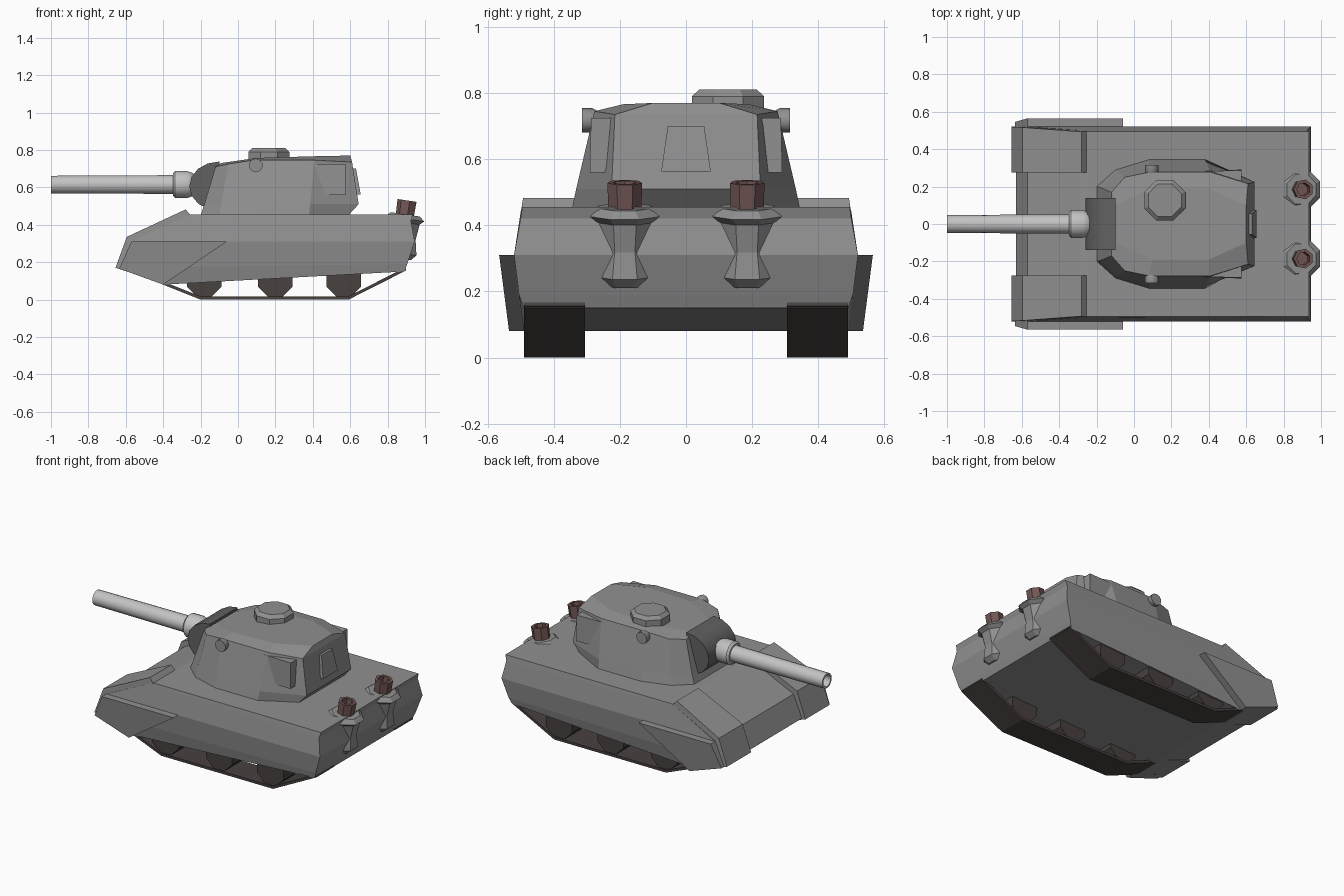
import bpy, bmesh, math
from mathutils import Matrix, Vector

if "Cube" in bpy.data.objects:
    bpy.data.objects.remove(bpy.data.objects["Cube"])


def material(name, rgb):
    m = bpy.data.materials.new(name)
    m.diffuse_color = (*rgb, 1)
    m.use_nodes = True
    m.node_tree.nodes["Principled BSDF"].inputs["Base Color"].default_value = m.diffuse_color
    return m


GREY = material("armour grey", (0.28, 0.28, 0.28))
DARK = material("mantlet dark grey", (0.12, 0.12, 0.12))
LIGHT = material("barrel light grey", (0.55, 0.55, 0.55))
TRACK = material("track brown", (0.065, 0.053, 0.051))
RUST = material("exhaust rust", (0.17, 0.095, 0.092))


def build(name, verts, faces, mat, smooth=None):
    me = bpy.data.meshes.new(name)
    bm = bmesh.new()
    vs = [bm.verts.new(v) for v in verts]
    for f in faces:
        bm.faces.new([vs[i] for i in f])
    bmesh.ops.recalc_face_normals(bm, faces=bm.faces)
    bm.to_mesh(me)
    bm.free()
    me.materials.append(mat)
    if smooth:
        me.polygons.foreach_set("use_smooth", [True] * len(me.polygons))
        me.set_sharp_from_angle(angle=math.radians(smooth))
    ob = bpy.data.objects.new(name, me)
    bpy.context.collection.objects.link(ob)
    return ob


def loft(name, rings, mat, smooth=None):
    """Skin equal-length rings and cap both ends."""
    n = len(rings[0])
    verts = [v for r in rings for v in r]
    faces = [list(range(n)), list(range(len(verts) - n, len(verts)))]
    for k in range(len(rings) - 1):
        for i in range(n):
            j = (i + 1) % n
            faces.append([k * n + i, k * n + j, (k + 1) * n + j, (k + 1) * n + i])
    return build(name, verts, faces, mat, smooth)


def lathe(name, profile, sides, origin, axis, mat, smooth=None, turn=0.5):
    """Spin (radius, distance) points about an axis through origin."""
    rot = Vector((0, 0, 1)).rotation_difference(Vector(axis)).to_matrix().to_4x4()
    mtx = Matrix.Translation(origin) @ rot
    rings = [[mtx @ Vector((r * math.cos(a), r * math.sin(a), d))
              for a in [2 * math.pi * (i + turn) / sides for i in range(sides)]]
             for r, d in profile]
    return loft(name, rings, mat, smooth)


def side_prism(name, pts, inner, outer, s, mat, smooth=None):
    """Side profile (x, z) spanned from y inner to y outer(z)."""
    return loft(name, [[(x, s * inner, z) for x, z in pts],
                       [(x, s * outer(z), z) for x, z in pts]], mat, smooth)


# Hull: stacked rings (front x, front z, rear x, rear z, half width)
hull = [(-0.40, 0.08, 0.89, 0.15, 0.49), (-0.63, 0.17, 0.905, 0.19, 0.505),
        (-0.57, 0.31, 0.945, 0.31, 0.52), (-0.29, 0.44, 0.925, 0.42, 0.50),
        (-0.25, 0.455, 0.935, 0.455, 0.495)]
loft("hull", [[(a, -w, b), (c, -w, d), (c, w, d), (a, w, b)]
              for a, b, c, d, w in hull], GREY)

# Turret: half rings mirrored across y
half_rings = [
    [(-0.20, 0.20, 0.45), (-0.10, 0.29, 0.45), (0.08, 0.345, 0.45),
     (0.38, 0.345, 0.45), (0.59, 0.23, 0.45)],
    [(-0.18, 0.195, 0.51), (-0.09, 0.28, 0.51), (0.08, 0.332, 0.51),
     (0.385, 0.332, 0.51), (0.645, 0.225, 0.51)],
    [(-0.12, 0.17, 0.71), (-0.05, 0.25, 0.725), (0.08, 0.277, 0.745),
     (0.41, 0.277, 0.745), (0.61, 0.215, 0.735)],
    [(-0.09, 0.10, 0.73), (-0.04, 0.13, 0.737), (0.10, 0.19, 0.757),
     (0.40, 0.19, 0.766), (0.60, 0.10, 0.77)]]
loft("turret", [h + [(x, -y, z) for x, y, z in reversed(h)] for h in half_rings], GREY)

# Mantlet, rounded about the y axis
arc = [math.radians(90 + 180 * i / 8) for i in range(9)]
side_prism("mantlet", [(-0.10 + 0.16 * math.cos(a), 0.606 + 0.132 * math.sin(a)) for a in arc],
           -0.14, lambda z: 0.14, 1, DARK, 40)

# Gun barrel with bore, and collar
lathe("gun_barrel", [(0.034, 0.12), (0.037, 0), (0.048, 0), (0.052, 0.78)], 14,
      (-1, 0, 0.615), (1, 0, 0), LIGHT, 40)
lathe("gun_collar", [(0.062, 0), (0.074, 0.012), (0.074, 0.075), (0.064, 0.105), (0.04, 0.125)],
      14, (-0.348, 0, 0.615), (1, 0, 0), LIGHT, 40)

# Cupola on the roof
lathe("cupola", [(0.118, 0.74), (0.118, 0.79), (0.095, 0.81)], 8,
      (0.165, 0.127, 0), (0, 0, 1), GREY)

# Rear turret hatch plate
loft("rear_hatch", [[(x + dx, y * s, z) for x, y, z, s in
                     [(0.62, 0.055, 0.70, 1), (0.645, 0.075, 0.562, 1),
                      (0.645, 0.075, 0.562, -1), (0.62, 0.055, 0.70, -1)]]
                    for dx in (-0.02, 0.011)], GREY)

for s, side in ((1, "left"), (-1, "right")):
    # Front fender block
    side_prism(side + "_fender", [(-0.655, 0.17), (-0.595, 0.335), (-0.28, 0.482), (-0.252, 0.45),
                                  (-0.25, 0.30), (-0.40, 0.085)],
               0.275, lambda z: min(0.52, 0.493 + 0.16 * (0.48 - z)), s, GREY)
    # Angled skirt plate
    side_prism(side + "_skirt", [(-0.57, 0.31), (-0.06, 0.31), (-0.40, 0.08), (-0.635, 0.165)],
               0.48, lambda z: 0.535 + 0.13 * (z - 0.08), s, GREY)
    # Stowage box on the turret flank
    loft(side + "_stowage_box", [[(0.34, s * o, z), (0.575, s * (o + 0.006), z),
                                  (0.575, s * i, z), (0.36, s * i, z)]
                                 for z, o, i in ((0.56, 0.285, 0.205), (0.725, 0.281, 0.215))], GREY)
    # Rangefinder ear
    lathe(side + "_rangefinder", [(0.012, 0.18), (0.015, 0.245), (0.037, 0.282), (0.037, 0.315)],
          10, (0.095, 0, 0.717), (0, s, 0), GREY, 40)
    # Track belt
    path = [(-0.43, 0.10), (-0.20, 0.008), (0.59, 0.008), (0.89, 0.16), (0.875, 0.22)]
    belt = build(side + "_track",
                 [(x, s * y, z) for x, z in path for y in (0.305, 0.49)],
                 [(2 * i, 2 * i + 1, 2 * i + 3, 2 * i + 2) for i in range(4)], TRACK)
    mod = belt.modifiers.new("thickness", 'SOLIDIFY')
    mod.thickness, mod.offset, mod.use_even_offset = 0.016, 0, True
    # Road wheels
    for k, x in enumerate((-0.18, 0.20, 0.565)):
        lathe(f"{side}_wheel_{k + 1}", [(0.10, 0.315), (0.10, 0.48)], 8,
              (x, 0, 0.107), (0, s, 0), TRACK)
    # Exhaust housing and hollow pipe, leaning back
    lean = Vector((0.15, 0, 1)).normalized()
    base = (0.86, s * 0.185, 0.22)
    lathe(side + "_exhaust_housing",
          [(0.07, 0), (0.098, 0.03), (0.08, 0.11), (0.09, 0.195), (0.113, 0.215), (0.085, 0.238)],
          8, base, lean, GREY)
    lathe(side + "_exhaust_pipe",
          [(0.05, 0.20), (0.054, 0.313), (0.036, 0.313), (0.034, 0.245)], 7, base, lean, RUST)
